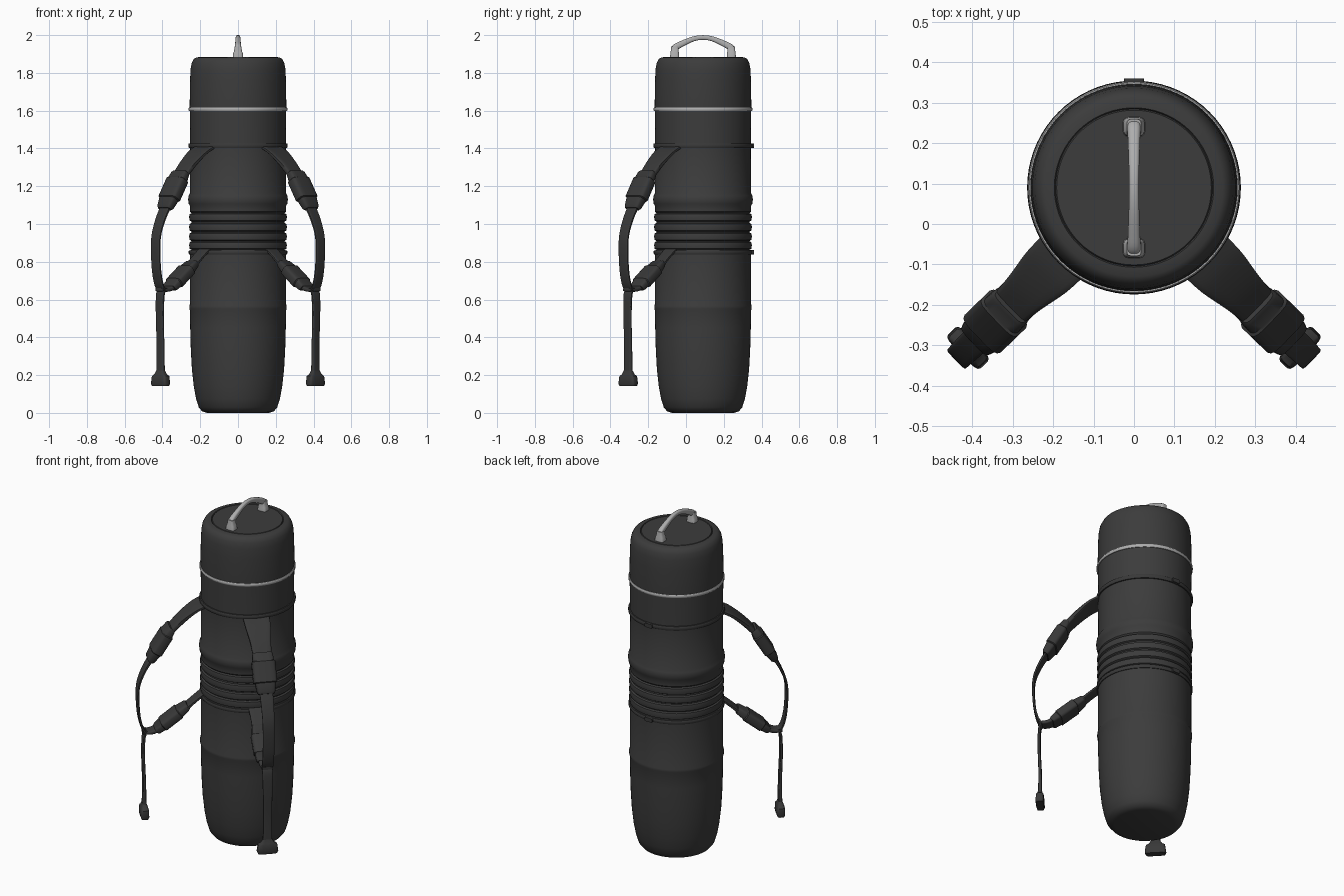
import bpy, bmesh, math
from mathutils import Vector

if "Cube" in bpy.data.objects:
    bpy.data.objects.remove(bpy.data.objects["Cube"])

CY = 0.09                      # y of the canister axis
ANG = math.radians(44)         # strap planes, measured from x towards the front


def material(name, v):
    m = bpy.data.materials.new(name)
    m.diffuse_color = (v, v, v, 1)
    m.use_nodes = True
    m.node_tree.nodes["Principled BSDF"].inputs["Base Color"].default_value = m.diffuse_color
    return m


DARK = material("dark grey", 0.045)
STRAP = material("strap grey", 0.04)
LIGHT = material("light grey", 0.42)


def finish(name, bm, mat, angle=40):
    bmesh.ops.remove_doubles(bm, verts=bm.verts, dist=1e-5)
    bmesh.ops.recalc_face_normals(bm, faces=bm.faces)
    me = bpy.data.meshes.new(name)
    bm.to_mesh(me)
    bm.free()
    me.materials.append(mat)
    for p in me.polygons:
        p.use_smooth = True
    me.set_sharp_from_angle(angle=math.radians(angle))
    ob = bpy.data.objects.new(name, me)
    bpy.context.collection.objects.link(ob)
    return ob


def skin(bm, rows, closed_rows=False):
    n = len(rows[0])
    last = len(rows) if closed_rows else len(rows) - 1
    for i in range(last):
        a, b = rows[i], rows[(i + 1) % len(rows)]
        for j in range(n):
            bm.faces.new((a[j], a[(j + 1) % n], b[(j + 1) % n], b[j]))
    if not closed_rows:
        bm.faces.new(rows[0])
        bm.faces.new(rows[-1])


def lathe(name, prof, mat, ring=False, n=72):
    bm = bmesh.new()
    rows = [[bm.verts.new((r * math.cos(k * math.tau / n), CY + r * math.sin(k * math.tau / n), z))
             for k in range(n)] for r, z in prof]
    skin(bm, rows, ring)
    return finish(name, bm, mat)


def smooth_path(pts, steps):
    if steps == 1:
        return pts
    out = []
    for i in range(len(pts) - 1):
        p = [Vector(pts[min(max(i + k, 0), len(pts) - 1)]) for k in (-1, 0, 1, 2)]
        for s in range(steps):
            t = s / steps
            out.append(0.5 * (2 * p[1] + (p[2] - p[0]) * t + (2 * p[0] - 5 * p[1] + 4 * p[2] - p[3]) * t * t
                              + (3 * p[1] - p[0] - 3 * p[2] + p[3]) * t ** 3))
    return out + [Vector(pts[-1])]


def sweep(name, pts, mat, direction, steps=6, power=0.4, mirror=True, n=16):
    """Points are (distance from axis, z, width, thickness) in a vertical plane."""
    d = Vector(direction)
    side = d.cross(Vector((0, 0, 1)))
    path = smooth_path(pts, steps)
    bm = bmesh.new()
    rows = []
    for i, (u, z, w, t) in enumerate(path):
        a, b = path[max(i - 1, 0)], path[min(i + 1, len(path) - 1)]
        tan = Vector((b[0] - a[0], b[1] - a[1])).normalized()
        nor = d * -tan.y + Vector((0, 0, tan.x))
        c = Vector((0, CY, z)) + d * u
        row = []
        for k in range(n):
            q = (k + 0.5) * math.tau / n
            x, y = math.cos(q), math.sin(q)
            x = math.copysign(abs(x) ** power, x)
            y = math.copysign(abs(y) ** power, y)
            row.append(bm.verts.new(c + side * (x * w / 2) + nor * (y * t / 2)))
        rows.append(row)
    skin(bm, rows)
    ob = finish(name, bm, mat)
    if mirror:
        ob.modifiers.new("both_sides", 'MIRROR')
    return ob


# canister body: rounded base, ridge at 0.56, ribbed waist, collar bulge
body = [(0.165, 0.0), (0.19, 0.008), (0.208, 0.03), (0.222, 0.075), (0.234, 0.14), (0.244, 0.23),
        (0.25, 0.34), (0.253, 0.45), (0.254, 0.54), (0.258, 0.552), (0.258, 0.566), (0.254, 0.578),
        (0.254, 0.858)]
for z in (0.888, 0.935, 0.985, 1.037):
    body += [(0.247, z - 0.024), (0.256, z - 0.019), (0.259, z), (0.256, z + 0.015), (0.247, z + 0.02)]
body += [(0.254, 1.065), (0.254, 1.095), (0.261, 1.107), (0.264, 1.13), (0.261, 1.15), (0.254, 1.163),
         (0.253, 1.40), (0.255, 1.60)]
lathe("canister_body", body, DARK)

# lid with a rounded shoulder and a groove around the centre disc
lathe("canister_lid", [(0.255, 1.60), (0.256, 1.62), (0.254, 1.76), (0.251, 1.82), (0.245, 1.853),
                       (0.234, 1.874), (0.22, 1.882), (0.197, 1.884), (0.194, 1.879), (0.191, 1.884),
                       (0.02, 1.884)], DARK)


# thin rings around the canister
def band(name, z, r, h, mat):
    lathe(name, [(r - 0.02, z - h), (r - 0.003, z - h), (r, z - h * 0.5), (r, z + h * 0.5),
                 (r - 0.003, z + h), (r - 0.02, z + h)], mat, ring=True)


band("lid_trim_ring", 1.607, 0.262, 0.009, LIGHT)
band("upper_strap_ring", 1.415, 0.263, 0.012, STRAP)
band("lower_strap_ring", 0.85, 0.261, 0.011, STRAP)

# small clasps at the back of the strap rings
for name, z in (("upper_clasp", 1.415), ("lower_clasp", 0.85)):
    sweep(name, [(0.25, z, 0.05, 0.024), (0.27, z, 0.05, 0.024)], STRAP, (0, 1, 0), 1, mirror=False)

# carry handle: two feet and an arched bar
for name, s in (("front_handle_foot", -1), ("back_handle_foot", 1)):
    sweep(name, [(s * 0.150, 1.875, 0.056, 0.05), (s * 0.150, 1.905, 0.052, 0.046),
                 (s * 0.150, 1.915, 0.042, 0.042), (s * 0.149, 1.94, 0.036, 0.04)],
          LIGHT, (0, 1, 0), 1, 0.5, False)
sweep("handle_bar", [(-0.152, 1.90, 0.034, 0.038), (-0.148, 1.932, 0.034, 0.036), (-0.11, 1.955, 0.03, 0.032),
                     (-0.05, 1.98, 0.026, 0.026), (0, 1.987, 0.024, 0.025), (0.05, 1.98, 0.026, 0.026),
                     (0.11, 1.955, 0.03, 0.032), (0.148, 1.932, 0.034, 0.036), (0.152, 1.90, 0.034, 0.038)],
      LIGHT, (0, 1, 0), 5, 0.7, False)

# straps, built on the right and mirrored
OUT = (math.cos(ANG), -math.sin(ANG), 0)


def buckle(name, a, b, w, t):
    rows = []
    for f, sw, st in ((0, .78, .55), (.04, .86, .7), (.2, .9, .85), (.22, 1, 1), (.72, 1, 1),
                      (.74, .88, .85), (.95, .76, .7), (1, .68, .5)):
        rows.append((a[0] + (b[0] - a[0]) * f, a[1] + (b[1] - a[1]) * f, w * sw, t * st))
    sweep(name, rows, STRAP, OUT, 1, 0.45)


sweep("upper_strap", [(0.245, 1.405, 0.145, 0.02), (0.30, 1.375, 0.14, 0.022), (0.37, 1.315, 0.115, 0.03),
                      (0.44, 1.24, 0.10, 0.03)], STRAP, OUT)
buckle("upper_buckle", (0.42, 1.275), (0.54, 1.08), 0.13, 0.066)
sweep("loop_strap", [(0.52, 1.11, 0.075, 0.02), (0.572, 1.02, 0.07, 0.016), (0.604, 0.92, 0.066, 0.014),
                     (0.602, 0.78, 0.064, 0.014), (0.585, 0.69, 0.064, 0.014), (0.56, 0.645, 0.064, 0.014)],
      STRAP, OUT)
sweep("lower_strap", [(0.245, 0.865, 0.085, 0.016), (0.30, 0.82, 0.08, 0.018), (0.36, 0.765, 0.08, 0.022)],
      STRAP, OUT)
buckle("lower_buckle", (0.505, 0.66), (0.33, 0.795), 0.11, 0.06)
sweep("buckle_tongue", [(0.48, 0.675, 0.08, 0.026), (0.53, 0.653, 0.07, 0.022), (0.58, 0.652, 0.06, 0.016)],
      STRAP, OUT)
sweep("hanging_strap", [(0.555, 0.66, 0.06, 0.014), (0.572, 0.62, 0.058, 0.015), (0.575, 0.5, 0.052, 0.016),
                        (0.57, 0.35, 0.048, 0.018), (0.57, 0.2, 0.052, 0.022)], STRAP, OUT)
sweep("strap_end_block", [(0.57, 0.225, 0.05, 0.022), (0.57, 0.203, 0.075, 0.036), (0.57, 0.195, 0.105, 0.043),
                          (0.57, 0.155, 0.117, 0.047), (0.57, 0.142, 0.105, 0.04)], STRAP, OUT, 1)
